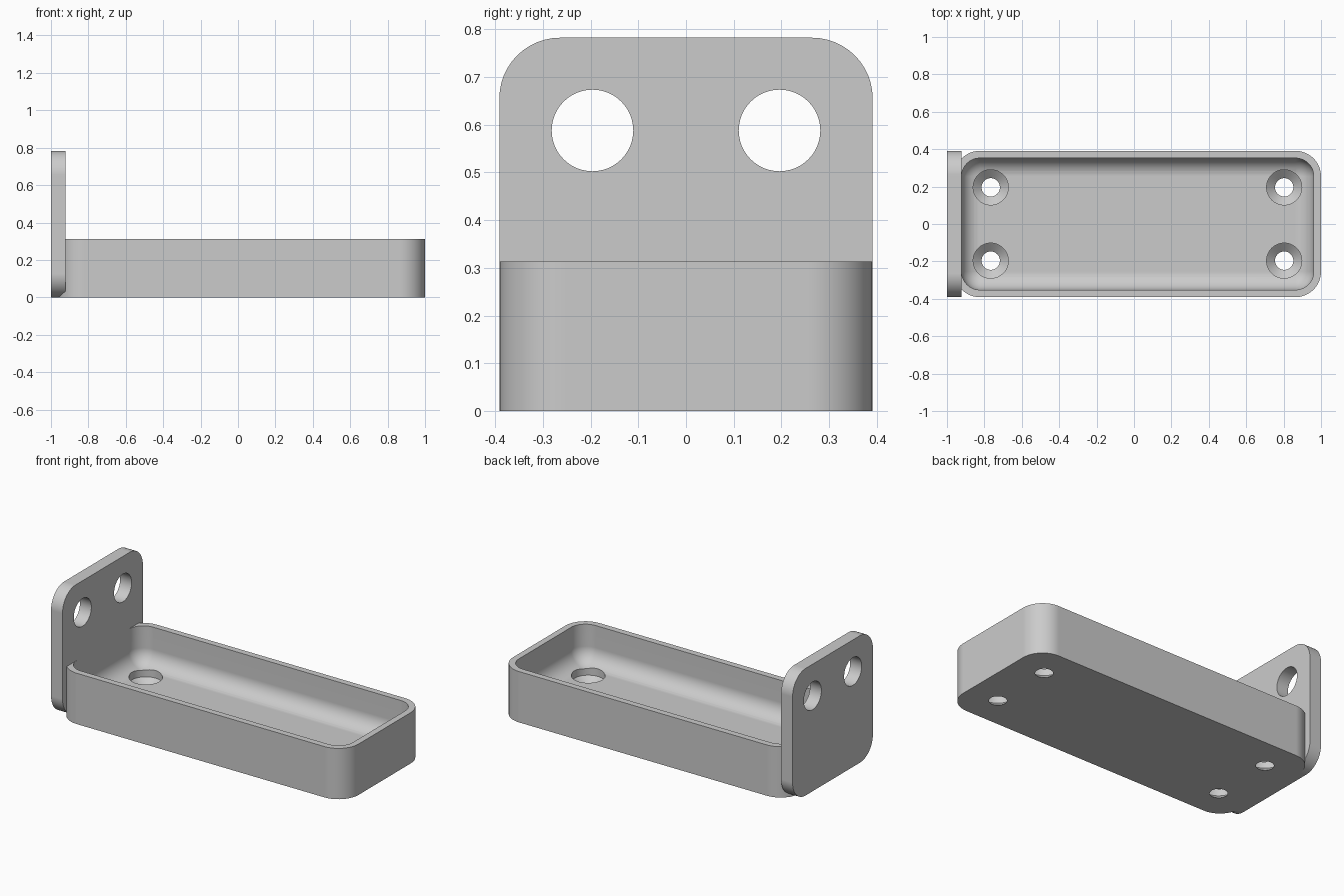
import bpy
import bmesh
from math import sin, cos, pi
from mathutils import Matrix, Vector

if "Cube" in bpy.data.objects:
    bpy.data.objects.remove(bpy.data.objects["Cube"], do_unlink=True)

grey = bpy.data.materials.new("plain_grey")
grey.use_nodes = True
grey.diffuse_color = (0.6, 0.6, 0.6, 1)
grey.node_tree.nodes["Principled BSDF"].inputs["Base Color"].default_value = grey.diffuse_color

HALF_W = 0.3912       # half the width of tray and plate
TRAY_CORNER = 0.137   # outer corner radius of the tray
PLATE_CORNER = 0.127  # corner radius of the plate
WALL = 0.039          # tray wall thickness
FLOOR = 0.079         # tray floor thickness
HEIGHT = 0.313        # tray height
FACE_X = -0.922       # inner face of the plate


def rounded_rect(hx, hy, r, z, steps=12):
    """Ring of points around a rounded rectangle."""
    ring = []
    for q, (sx, sy) in enumerate(((1, 1), (-1, 1), (-1, -1), (1, -1))):
        for i in range(steps + 1):
            a = (q + i / steps) * pi / 2
            ring.append(Vector((sx * (hx - r) + r * cos(a), sy * (hy - r) + r * sin(a), z)))
    return ring


def circle(r, z, steps=48):
    return [Vector((r * cos(2 * pi * i / steps), r * sin(2 * pi * i / steps), z))
            for i in range(steps)]


def loft(name, rings, matrix):
    """Closed solid through a stack of rings, capped at both ends."""
    bm = bmesh.new()
    loops = [[bm.verts.new(p) for p in ring] for ring in rings]
    n = len(loops[0])
    for low, high in zip(loops, loops[1:]):
        for i in range(n):
            j = (i + 1) % n
            bm.faces.new((low[i], low[j], high[j], high[i]))
    bm.faces.new(loops[0][::-1])
    bm.faces.new(loops[-1])
    bm.transform(matrix)
    bmesh.ops.recalc_face_normals(bm, faces=bm.faces)
    mesh = bpy.data.meshes.new(name)
    bm.to_mesh(mesh)
    bm.free()
    mesh.materials.append(grey)
    obj = bpy.data.objects.new(name, mesh)
    bpy.context.collection.objects.link(obj)
    return obj


def activate(obj):
    bpy.ops.object.select_all(action='DESELECT')
    obj.select_set(True)
    bpy.context.view_layer.objects.active = obj


def cut(obj, cutter):
    cutter.hide_render = True
    activate(obj)
    mod = obj.modifiers.new("hole", 'BOOLEAN')
    mod.operation = 'DIFFERENCE'
    mod.solver = 'EXACT'
    mod.object = cutter
    bpy.ops.object.modifier_apply(modifier=mod.name)
    bpy.data.objects.remove(cutter, do_unlink=True)


def finish(obj):
    activate(obj)
    bpy.ops.object.shade_smooth_by_angle(angle=pi / 6)
    mod = obj.modifiers.new("even_shading", 'WEIGHTED_NORMAL')
    mod.keep_sharp = True


# Tray: outer wall, rim, inner wall, ball-rounded floor edge
left = FACE_X - WALL
half_l = (1 - left) / 2
rings = [rounded_rect(half_l, HALF_W, TRAY_CORNER, z) for z in (0, HEIGHT)]
in_l, in_w, in_r = half_l - WALL, HALF_W - WALL, TRAY_CORNER - WALL
rings.append(rounded_rect(in_l, in_w, in_r, HEIGHT))
for k in range(11):
    a = k / 10 * pi / 2
    inset = in_r * (1 - cos(a))
    rings.append(rounded_rect(in_l - inset, in_w - inset, max(in_r - inset, 0.002),
                              FLOOR + in_r * (1 - sin(a))))
tray = loft("tray", rings, Matrix.Translation(((1 + left) / 2, 0, 0)))

# Screw holes in the tray floor: straight recess above a countersink
for x in (-0.766, 0.803):
    for y in (-0.196, 0.196):
        profile = ((0.049, -0.05), (0.049, 0), (0.094, WALL), (0.094, 0.2))
        cut(tray, loft("screw_cutter", [circle(r, z) for r, z in profile],
                       Matrix.Translation((x, y, 0))))
finish(tray)

# Upright mounting plate, drawn flat and stood up on its edge
stand = Matrix(((0, 0, 1, 0), (1, 0, 0, 0), (0, 1, 0, HALF_W), (0, 0, 0, 1)))
plate = loft("mounting_plate",
             [rounded_rect(HALF_W, HALF_W, PLATE_CORNER, x) for x in (-1, FACE_X)], stand)

# Two round holes through the plate
for y in (-0.196, 0.196):
    cut(plate, loft("plate_cutter", [circle(0.0855, x) for x in (-1.1, -0.8)],
                    stand @ Matrix.Translation((y, 0.588 - HALF_W, 0))))
finish(plate)
